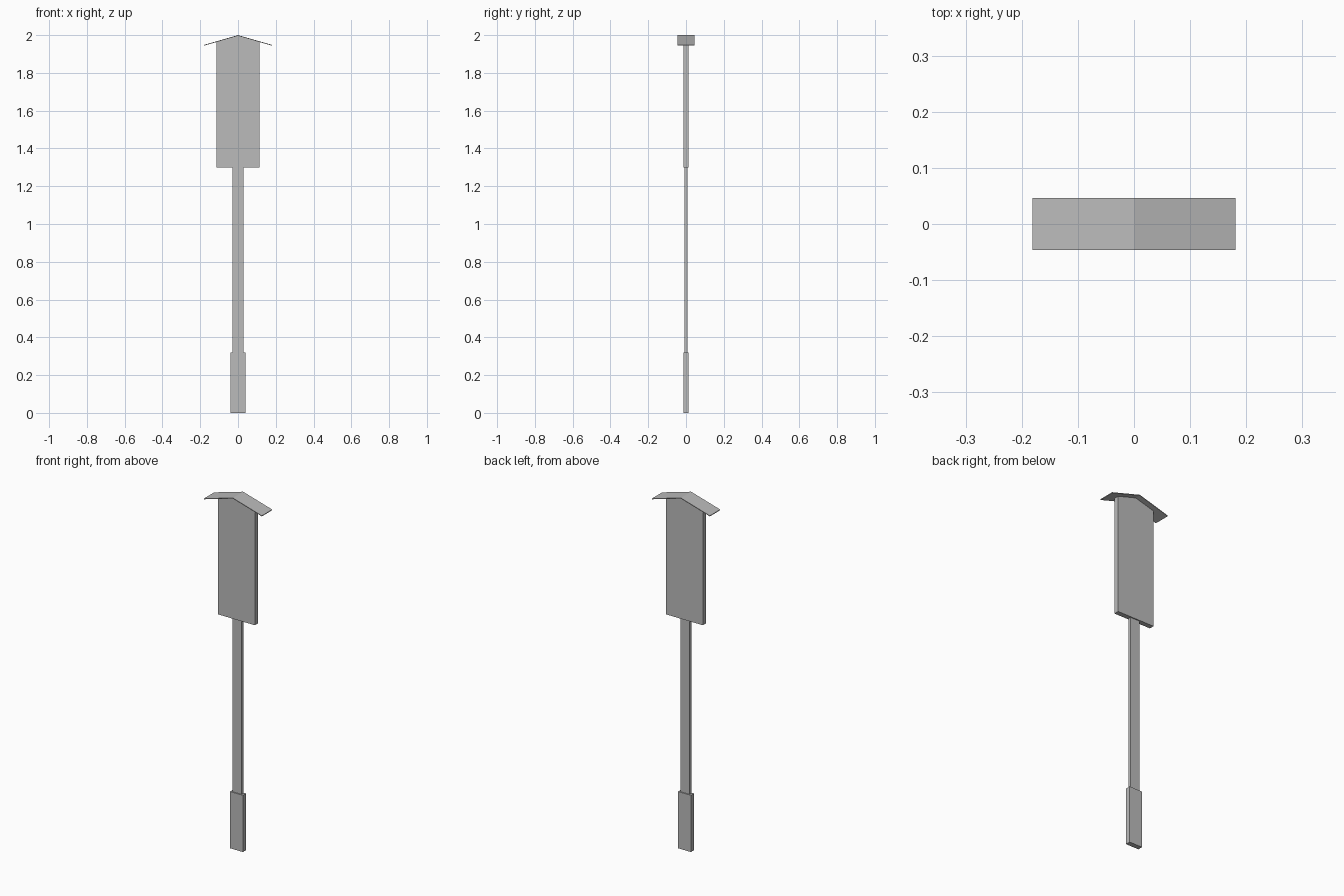
import bpy
import bmesh

cube = bpy.data.objects.get("Cube")
if cube:
    bpy.data.objects.remove(cube, do_unlink=True)

grey = bpy.data.materials.new("plain_grey")
grey.use_nodes = True
colour = (0.5, 0.5, 0.5, 1)
grey.diffuse_color = colour
grey.node_tree.nodes["Principled BSDF"].inputs["Base Color"].default_value = colour


def extrude_profile(name, points, half_depth):
    """Extrude a front outline (x, z) symmetrically along y."""
    bm = bmesh.new()
    face = bm.faces.new([bm.verts.new((x, -half_depth, z)) for x, z in points])
    side = bmesh.ops.extrude_face_region(bm, geom=[face])
    verts = [v for v in side["geom"] if isinstance(v, bmesh.types.BMVert)]
    bmesh.ops.translate(bm, verts=verts, vec=(0, 2 * half_depth, 0))
    bmesh.ops.recalc_face_normals(bm, faces=bm.faces[:])
    mesh = bpy.data.meshes.new(name)
    bm.to_mesh(mesh)
    bm.free()
    mesh.materials.append(grey)
    obj = bpy.data.objects.new(name, mesh)
    bpy.context.collection.objects.link(obj)
    return obj


def box(name, half_width, half_depth, bottom, top):
    w = half_width
    return extrude_profile(name, [(-w, bottom), (w, bottom), (w, top), (-w, top)], half_depth)


# Roof shape shared by the board and its cover
peak, eave, reach, thick = 2.0, 1.948, 0.181, 0.004
slope = (peak - eave) / reach

# Footing and post
box("footing", 0.04, 0.014, 0, 0.32)
box("post", 0.029, 0.008, 0.32, 1.3)

# Sign board with a gabled top that meets the roof
w = 0.115
under = peak - thick
shoulder = under - slope * w
extrude_profile("sign_board", [(-w, 1.3), (w, 1.3), (w, shoulder), (0, under), (-w, shoulder)], 0.014)

# Thin pitched roof
extrude_profile("roof", [(-reach, eave), (0, peak), (reach, eave),
                         (reach, eave - thick), (0, under), (-reach, eave - thick)], 0.046)
